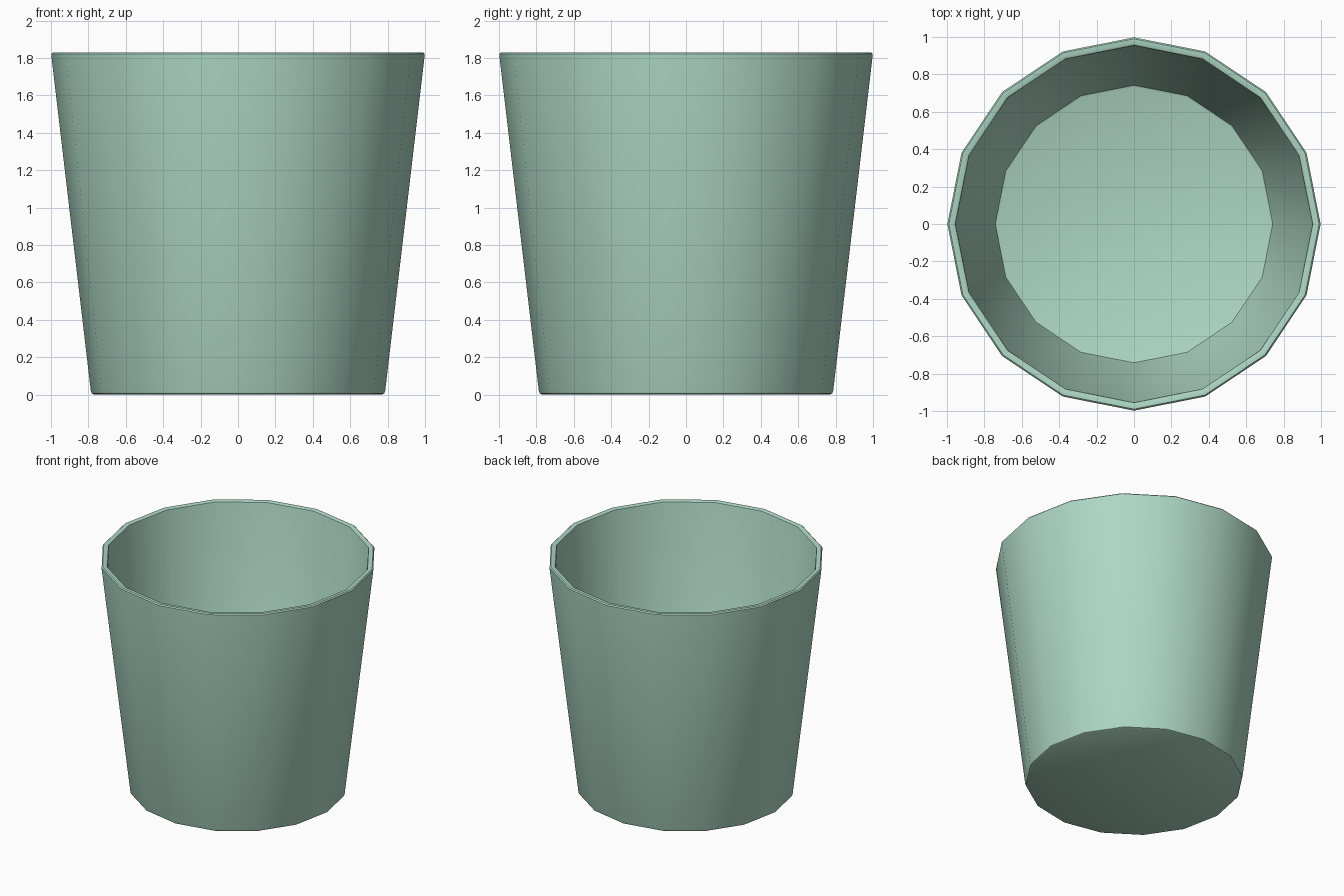
import bpy, bmesh, math

if "Cube" in bpy.data.objects:
    bpy.data.objects.remove(bpy.data.objects["Cube"])

SIDES = 16

# cup profile (radius, z): outer base chamfer, wall, rim, inner wall, inner floor
profile = [(0.77, 0.0), (0.782, 0.006), (0.787, 0.02), (0.998, 1.812), (0.998, 1.822), (0.99, 1.83),
           (0.965, 1.83), (0.956, 1.825), (0.953, 1.812), (0.747, 0.06),
           (0.742, 0.05), (0.73, 0.045)]

bm = bmesh.new()
rings = []
for r, z in profile:
    rings.append([bm.verts.new((r * math.cos(2 * math.pi * i / SIDES),
                                r * math.sin(2 * math.pi * i / SIDES), z))
                  for i in range(SIDES)])

# walls between neighbouring rings
for a, b in zip(rings, rings[1:]):
    for i in range(SIDES):
        j = (i + 1) % SIDES
        bm.faces.new((a[i], a[j], b[j], b[i]))

# underside and inner floor
bm.faces.new(rings[0][::-1])
bm.faces.new(rings[-1])

mesh = bpy.data.meshes.new("cup")
bm.to_mesh(mesh)
bm.free()
cup = bpy.data.objects.new("cup", mesh)
bpy.context.collection.objects.link(cup)

# pale green material
mat = bpy.data.materials.new("pale_green")
mat.diffuse_color = (0.42, 0.68, 0.55, 1)
mat.use_nodes = True
mat.node_tree.nodes["Principled BSDF"].inputs["Base Color"].default_value = mat.diffuse_color
mesh.materials.append(mat)

bpy.context.view_layer.objects.active = cup
cup.select_set(True)
bpy.ops.object.shade_smooth_by_angle(angle=math.radians(40))
